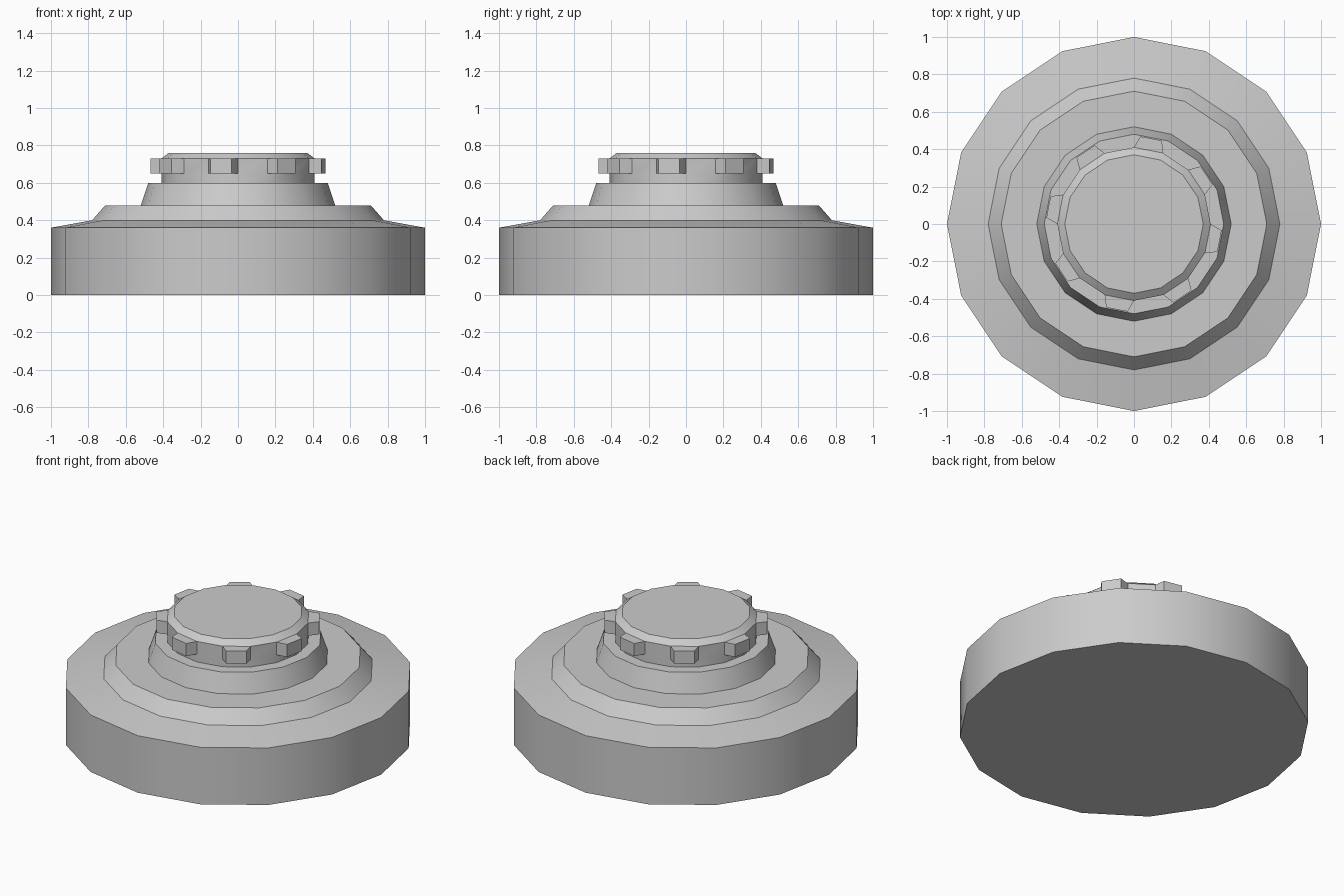
import bpy, bmesh, math
from mathutils import Vector

cube = bpy.data.objects.get("Cube")
if cube:
    bpy.data.objects.remove(cube, do_unlink=True)

SIDES = 16

grey = bpy.data.materials.new("grey_metal")
grey.use_nodes = True
colour = (0.6, 0.6, 0.6, 1.0)
grey.diffuse_color = colour
grey.node_tree.nodes["Principled BSDF"].inputs["Base Color"].default_value = colour


def turned(profile, close_bottom=False, close_top=False):
    """Turn a (radius, height) profile around z; return the bmesh and its bands of faces."""
    bm = bmesh.new()
    rings = []
    for r, z in profile:
        angles = [math.tau * i / SIDES for i in range(SIDES)]
        rings.append([bm.verts.new((r * math.cos(a), r * math.sin(a), z)) for a in angles])
    bands = []
    for low, high in zip(rings, rings[1:]):
        bands.append([bm.faces.new((low[i], low[(i + 1) % SIDES],
                                    high[(i + 1) % SIDES], high[i])) for i in range(SIDES)])
    if close_bottom:
        bm.faces.new(rings[0][::-1])
    if close_top:
        bm.faces.new(rings[-1])
    bm.normal_update()
    return bm, bands


def finish(bm, name):
    mesh = bpy.data.meshes.new(name)
    bm.to_mesh(mesh)
    bm.free()
    mesh.materials.append(grey)
    ob = bpy.data.objects.new(name, mesh)
    bpy.context.collection.objects.link(ob)
    bpy.ops.object.select_all(action='DESELECT')
    ob.select_set(True)
    bpy.context.view_layer.objects.active = ob
    bpy.ops.object.shade_smooth_by_angle(angle=math.radians(30))


# Stepped round body, open where the cap's neck meets it
body, _ = turned([(1, 0), (1, 0.36), (0.78, 0.40), (0.71, 0.48),
                  (0.52, 0.48), (0.48, 0.60), (0.41, 0.60)], close_bottom=True)
finish(body, "stepped_body")

# Cap with neck, grip band and chamfered top
cap, bands = turned([(0.41, 0.60), (0.41, 0.65), (0.41, 0.73), (0.37, 0.76)], close_top=True)

# Grip teeth: every other face of the grip band pulled out and narrowed
for face in bands[1][1::2]:
    normal = face.normal.copy()
    tangent = Vector((0, 0, 1)).cross(normal)
    tooth = bmesh.ops.extrude_discrete_faces(cap, faces=[face])["faces"][0]
    for v in tooth.verts:
        v.co += normal * 0.064 - tangent * v.co.dot(tangent) * 0.27
finish(cap, "toothed_cap")
